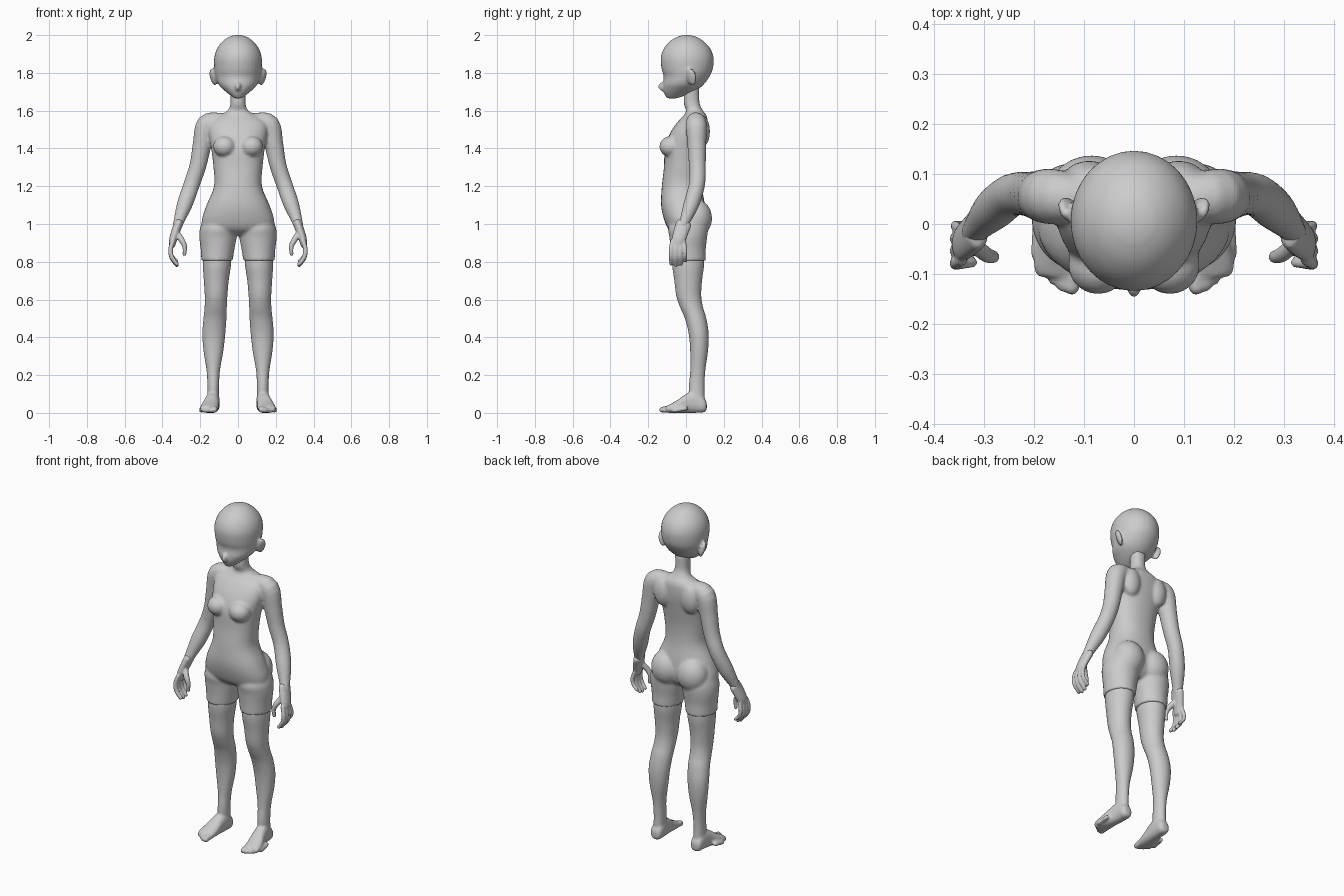
import bpy, bmesh, math
from mathutils import Vector, Matrix

if "Cube" in bpy.data.objects:
    bpy.data.objects.remove(bpy.data.objects["Cube"])

grey = bpy.data.materials.new("plain grey")
grey.diffuse_color = (0.6, 0.6, 0.6, 1)
grey.use_nodes = True
grey.node_tree.nodes["Principled BSDF"].inputs["Base Color"].default_value = grey.diffuse_color


def refine(rows, steps=4):
    """Catmull-Rom interpolation of rows of numbers."""
    out = []
    for i in range(len(rows) - 1):
        a, b, c, d = (rows[max(i - 1, 0)], rows[i], rows[i + 1], rows[min(i + 2, len(rows) - 1)])
        for k in range(steps):
            t = k / steps
            out.append([0.5 * (2 * q + (r - p) * t + (2 * p - 5 * q + 4 * r - s) * t * t
                               + (3 * q - p - 3 * r + s) * t ** 3) for p, q, r, s in zip(a, b, c, d)])
    return out + [list(rows[-1])]


def skin(bm, rings):
    """Join rings of points into a closed tube."""
    vs = [[bm.verts.new(p) for p in ring] for ring in rings]
    n = len(vs[0])
    for a, b in zip(vs, vs[1:]):
        for i in range(n):
            bm.faces.new((a[i], a[(i + 1) % n], b[(i + 1) % n], b[i]))
    bm.faces.new(vs[0])
    bm.faces.new(vs[-1])


def loft(bm, rows, axis="z", side=1, power=2.0, n=32):
    """Rows: position, centre x, half width, low and high edge of the other axis."""
    rings = []
    for pos, cx, hw, lo, hi in refine(rows):
        ring = []
        for i in range(n):
            a = 2 * math.pi * i / n
            c, s = math.cos(a), math.sin(a)
            u = math.copysign(abs(c) ** (2 / power), c) * hw + cx
            v = math.copysign(abs(s) ** (2 / power), s) * (hi - lo) / 2 + (hi + lo) / 2
            ring.append((side * u, v, pos) if axis == "z" else (side * u, pos, v))
        rings.append(ring)
    skin(bm, rings)


def tube(bm, rows, side=1, n=20, wide=1.0):
    """Rows: x, y, z, radius. Rounded ends; wide stretches the section along y."""
    pts = refine(rows)
    first, last = pts[0], pts[-1]
    pos = [Vector(p[:3]) for p in pts]
    d0, d1 = (pos[0] - pos[1]).normalized(), (pos[-1] - pos[-2]).normalized()
    path = [(pos[0] + d0 * first[3] * k, first[3] * math.sqrt(1 - k * k)) for k in (0.97, 0.7, 0.4)]
    path += [(p, q[3]) for p, q in zip(pos, pts)]
    path += [(pos[-1] + d1 * last[3] * k, last[3] * math.sqrt(1 - k * k)) for k in (0.4, 0.7, 0.97)]
    rings = []
    for i, (p, r) in enumerate(path):
        t = (path[min(i + 1, len(path) - 1)][0] - path[max(i - 1, 0)][0]).normalized()
        ref = Vector((0, 1, 0)) if abs(t.y) < 0.9 else Vector((1, 0, 0))
        v = (ref - t * ref.dot(t)).normalized()
        u = v.cross(t)
        ring = [p + r * (u * math.cos(a) + v * wide * math.sin(a))
                for a in (2 * math.pi * j / n for j in range(n))]
        rings.append([(side * q.x, q.y, q.z) for q in ring])
    skin(bm, rings)


def blob(bm, centre, size, tilt=(0, 0, 0)):
    rot = Matrix.Rotation(tilt[0], 4, "X") @ Matrix.Rotation(tilt[1], 4, "Y") @ Matrix.Rotation(tilt[2], 4, "Z")
    m = Matrix.Translation(centre) @ rot @ Matrix.Diagonal((*size, 1))
    bmesh.ops.create_uvsphere(bm, u_segments=24, v_segments=14, radius=1, matrix=m)


def finish(bm, name, voxel, smooth):
    """Fuse the overlapping forms into one smooth skin."""
    bmesh.ops.recalc_face_normals(bm, faces=bm.faces)
    mesh = bpy.data.meshes.new(name)
    bm.to_mesh(mesh)
    bm.free()
    mesh.materials.append(grey)
    ob = bpy.data.objects.new(name, mesh)
    bpy.context.collection.objects.link(ob)
    mod = ob.modifiers.new("fuse", "REMESH")
    mod.mode, mod.voxel_size, mod.use_smooth_shade = "VOXEL", voxel, True
    mod = ob.modifiers.new("soften", "SMOOTH")
    mod.factor, mod.iterations = 0.5, smooth


# torso, neck, shorts and upper arms
bm = bmesh.new()
loft(bm, [(1.72, 0, .042, -.01, .07), (1.64, 0, .040, -.012, .072), (1.60, 0, .055, 0, .09),
          (1.575, 0, .10, -.012, .108), (1.54, 0, .15, -.045, .115), (1.48, 0, .155, -.085, .113),
          (1.40, 0, .142, -.112, .10), (1.30, 0, .13, -.117, .085), (1.20, 0, .127, -.128, .085),
          (1.10, 0, .167, -.132, .10), (1.02, 0, .192, -.115, .105), (.97, 0, .18, -.09, .09),
          (.94, 0, .10, -.045, .06)], power=2.25)
for s in (1, -1):
    loft(bm, [(1.04, .10, .08, -.07, .10), (.98, .104, .097, -.095, .115), (.93, .106, .099, -.088, .112),
              (.87, .108, .09, -.083, .105), (.805, .111, .083, -.081, .105)], side=s)   # shorts leg
    blob(bm, (s * .072, -.083, 1.41), (.06, .058, .055))        # chest
    blob(bm, (s * .085, .055, 1.03), (.09, .083, .10))          # seat
    blob(bm, (s * .09, .085, 1.49), (.055, .042, .085))         # shoulder blade
    tube(bm, [(.10, .05, 1.545, .045), (.165, .055, 1.525, .056), (.19, .057, 1.42, .050),
              (.212, .06, 1.31, .045), (.245, .058, 1.21, .043), (.28, .03, 1.11, .042),
              (.308, .0, 1.03, .031), (.322, -.018, .985, .025)], side=s)   # arm
finish(bm, "body", .008, 5)

# head with face and ears
bm = bmesh.new()
loft(bm, [(2.0, 0, .012, -.008, .016), (1.993, 0, .042, -.04, .05), (1.97, 0, .078, -.082, .09),
          (1.93, 0, .110, -.117, .128), (1.88, 0, .126, -.134, .146), (1.82, 0, .125, -.129, .142),
          (1.78, 0, .118, -.118, .124), (1.74, 0, .104, -.122, .095), (1.71, 0, .076, -.121, .06),
          (1.685, 0, .046, -.113, .01), (1.665, 0, .018, -.10, -.05)])
blob(bm, (0, -.125, 1.728), (.015, .022, .024), (-.4, 0, 0))    # nose
for s in (1, -1):
    blob(bm, (s * .132, .03, 1.778), (.013, .027, .048), (.15, s * .25, s * -.5))   # ear
finish(bm, "head", .008, 3)

for s, word in ((1, "left"), (-1, "right")):
    # leg and foot
    bm = bmesh.new()
    loft(bm, [(.90, .11, .065, -.06, .085), (.80, .111, .075, -.074, .097), (.70, .115, .066, -.062, .085),
              (.62, .116, .060, -.052, .081), (.56, .118, .059, -.032, .090), (.50, .122, .061, -.006, .108),
              (.42, .128, .061, .014, .120), (.33, .130, .053, .022, .117), (.22, .131, .035, .022, .102),
              (.13, .131, .031, .014, .098), (.05, .132, .032, .02, .10)], side=s)
    loft(bm, [(.11, .132, .018, .015, .055), (.095, .132, .033, .003, .08), (.05, .133, .036, 0, .115),
              (0, .139, .039, 0, .10), (-.045, .148, .046, 0, .068), (-.085, .153, .048, 0, .046),
              (-.105, .151, .043, .002, .036)], axis="y", side=s, power=2.4)
    for i in range(5):                                           # toes
        r = .017 - .0022 * min(i, 2)
        x, y = .125 + .0175 * i, -.126 + .004 * i * i
        tube(bm, [(x - .004, y + .06, .024, r), (x, y, r, r)], side=s, n=12)
    finish(bm, word + "_leg", .007, 4)

    # hand
    bm = bmesh.new()
    tube(bm, [(.316, -.012, 1.0, .024), (.33, -.026, .96, .023), (.343, -.038, .92, .021),
              (.348, -.043, .89, .017)], side=s, wide=1.75)
    for i in range(4):                                           # fingers
        y, r = -.079 + .025 * i, .0125 if i < 3 else .0105
        drop = (.006, .0, .006, .022)[i]
        tube(bm, [(.345, y * .8 - .008, .91, r), (.357, y, .865, r), (.35, y, .82 + drop * .5, r),
                  (.324, y + .002, .782 + drop, r * .85)], side=s, n=12)
    tube(bm, [(.325, -.035, .955, .016), (.298, -.06, .915, .016), (.282, -.066, .88, .013),
              (.284, -.064, .84, .010)], side=s, n=12)           # thumb
    finish(bm, word + "_hand", .005, 3)
